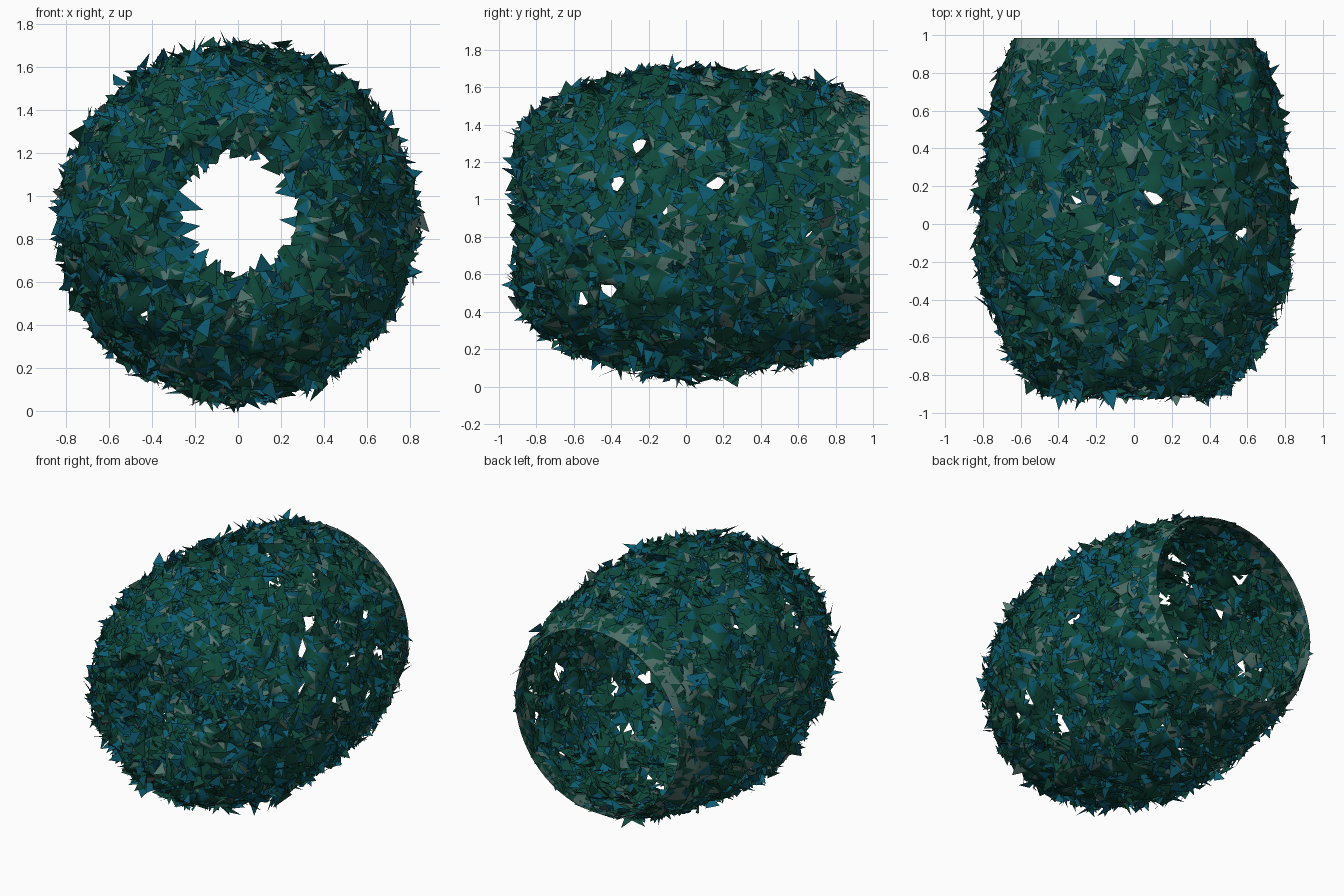
import bpy
import bmesh
import random
from math import sin, cos, tau
from mathutils import Vector

random.seed(11)
cube = bpy.data.objects.get("Cube")
if cube:
    bpy.data.objects.remove(cube, do_unlink=True)


def material(name, color):
    mat = bpy.data.materials.new(name)
    mat.use_nodes = True
    mat.diffuse_color = color
    bsdf = mat.node_tree.nodes["Principled BSDF"]
    bsdf.inputs["Base Color"].default_value = color
    bsdf.inputs["Roughness"].default_value = 0.5
    return mat


GREEN, BLUE, GREY = range(3)
mats = [material("deep_green", (0.005, 0.068, 0.045, 1)),
        material("teal_blue", (0.004, 0.105, 0.165, 1)),
        material("pale_grey", (0.080, 0.165, 0.145, 1))]

# Barrel profile as (y, radius), from the front mouth to the back rim
PROFILE = [(-0.86, 0.285), (-0.89, 0.4), (-0.85, 0.495), (-0.76, 0.585),
           (-0.6, 0.675), (-0.35, 0.77), (-0.1, 0.807), (0.2, 0.795),
           (0.5, 0.755), (0.8, 0.695), (0.985, 0.635)]
points = [Vector(p) for p in PROFILE]
lengths = [(b - a).length for a, b in zip(points, points[1:])]
TOTAL = sum(lengths)


def profile_at(t):
    d = t * TOTAL
    for a, b, l in zip(points, points[1:], lengths):
        if d <= l:
            return a.lerp(b, d / l), (b - a).normalized()
        d -= l
    return points[-1], (points[-1] - points[-2]).normalized()


def frame(t, angle):
    """Point on the barrel with its outward, lengthwise and around directions."""
    (y, r), (dy, dr) = profile_at(t)
    radial = Vector((cos(angle), 0, sin(angle)))
    axis = Vector((0, 1, 0))
    lift = 0.865 + 0.05 * (1 - t) ** 3 + 0.025 * t ** 3
    return (radial * r + axis * y + Vector((0, 0, lift)),
            radial * dy - axis * dr, axis * dy + radial * dr,
            Vector((-sin(angle), 0, cos(angle))))


def random_spot():
    # Even spread over the surface: accept in proportion to the radius
    while True:
        t = random.random()
        if random.random() < profile_at(t)[0].y / 0.8:
            return t, random.uniform(0, tau)


# Gaps in line through both sides (y, z) and through top and bottom (x, y)
SIDE_GAPS = [(-0.38, 1.09), (-0.24, 1.28), (-0.1, 0.93), (0.15, 1.1),
             (-0.56, 0.48), (-0.41, 0.5), (0.66, 0.8)]
TOP_GAPS = [(0.1, 0.13), (-0.3, 0.14), (-0.1, -0.31), (0.57, -0.05)]
side_gaps = [Vector(g) for g in SIDE_GAPS]
top_gaps = [Vector(g) for g in TOP_GAPS]

# Small gaps scattered over the wall, kept apart from one another
gaps = []
while len(gaps) < 45:
    t, angle = random_spot()
    p = frame(t, angle)[0]
    if 0.2 < t < 0.9 and all((p - c).length > 0.18 for c, r in gaps):
        gaps.append((p, random.uniform(0.03, 0.055)))


def in_gap(p):
    return (any((p - c).length < r for c, r in gaps)
            or any((p.yz - g).length < 0.04 for g in side_gaps)
            or any((p.xy - g).length < 0.04 for g in top_gaps))


def finish(bm, name):
    mesh = bpy.data.meshes.new(name)
    bm.to_mesh(mesh)
    bm.free()
    for m in mats:
        mesh.materials.append(m)
    obj = bpy.data.objects.new(name, mesh)
    bpy.context.collection.objects.link(obj)


# Crumpled wall with a clean back rim
ROWS, SEGS = 34, 64
bm = bmesh.new()
grid = []
for i in range(ROWS + 1):
    t = i / ROWS
    rough = min(1, (1 - t) * 10)
    ring = []
    for j in range(SEGS):
        p, out, along, around = frame(t, tau * (j + 0.5 * (i % 2)) / SEGS)
        ring.append(bm.verts.new(
            p + rough * (out * random.uniform(-0.055, 0.045)
                         + along * random.uniform(-0.03, 0.03)
                         + around * random.uniform(-0.03, 0.03))))
    grid.append(ring)
for i in range(ROWS):
    for j in range(SEGS):
        k = (j + 1) % SEGS
        a, b, c, d = grid[i][j], grid[i][k], grid[i + 1][k], grid[i + 1][j]
        tris = ((a, d, b), (b, d, c)) if i % 2 == 0 else ((a, d, c), (a, c, b))
        for tri in tris:
            if in_gap(sum((v.co for v in tri), Vector()) / 3):
                continue
            face = bm.faces.new(tri)
            face.smooth = True
            face.material_index = random.choices(
                (GREEN, BLUE, GREY), (6, 2, 10 if i > ROWS - 4 else 1))[0]
finish(bm, "crumpled_wall")


# Jagged triangular shards standing off the wall
def add_shard(bm, corners, out, color):
    face = bm.faces.new([bm.verts.new(c) for c in corners])
    face.normal_update()
    if face.normal.dot(out) < 0:
        face.normal_flip()
    face.material_index = color


bm = bmesh.new()
for n in range(6000):
    t, angle = random_spot()
    p, out, along, around = frame(t, angle)
    turn = random.uniform(0, tau)
    u = along * cos(turn) + around * sin(turn)
    v = around * cos(turn) - along * sin(turn)
    fade = min(1, (1 - t) * 9)
    size = random.uniform(0.6, 1.4)
    height = random.triangular(-0.08, 0.085, 0.035) * fade
    base = p + out * random.uniform(-0.04, 0.025) * fade
    half = 0.037 * size
    corners = [base - v * half + out * random.uniform(-0.06, 0.03) * fade,
               base + v * half + out * random.uniform(-0.04, 0.04) * fade,
               base + u * random.uniform(0.03, 0.105) * size + out * height]
    if any(c.y > 0.985 for c in corners):
        continue
    if any(in_gap(c) for c in corners + [sum(corners, Vector()) / 3]):
        continue
    tip = BLUE if height > 0.03 else GREEN
    add_shard(bm, corners, out,
              random.choices((tip, GREEN, BLUE, GREY), (5, 4, 2, 0.3))[0])

# Longer shards reaching into the front mouth, as (angle in turns, length)
for turn, reach in [(0.46, 0.14), (0.53, 0.12), (0.59, 0.08), (0.39, 0.04),
                    (0.05, 0.03), (0.85, 0.04)]:
    p, out, along, around = frame(0.01, turn * tau)
    half = 0.03 + reach * 0.35
    add_shard(bm, [p + along * 0.08 - around * half, p + along * 0.04 + around * half,
                   p - along * reach + out * 0.03 + around * 0.02], out, BLUE)

# A few long shards standing forward of the front face
for turn in (0.3, 0.42, 0.65):
    p, out, along, around = frame(0.07, turn * tau)
    add_shard(bm, [p - around * 0.05, p + around * 0.05 + along * 0.04,
                   p + out * 0.12 - around * 0.04], around, BLUE)
finish(bm, "wall_shards")
